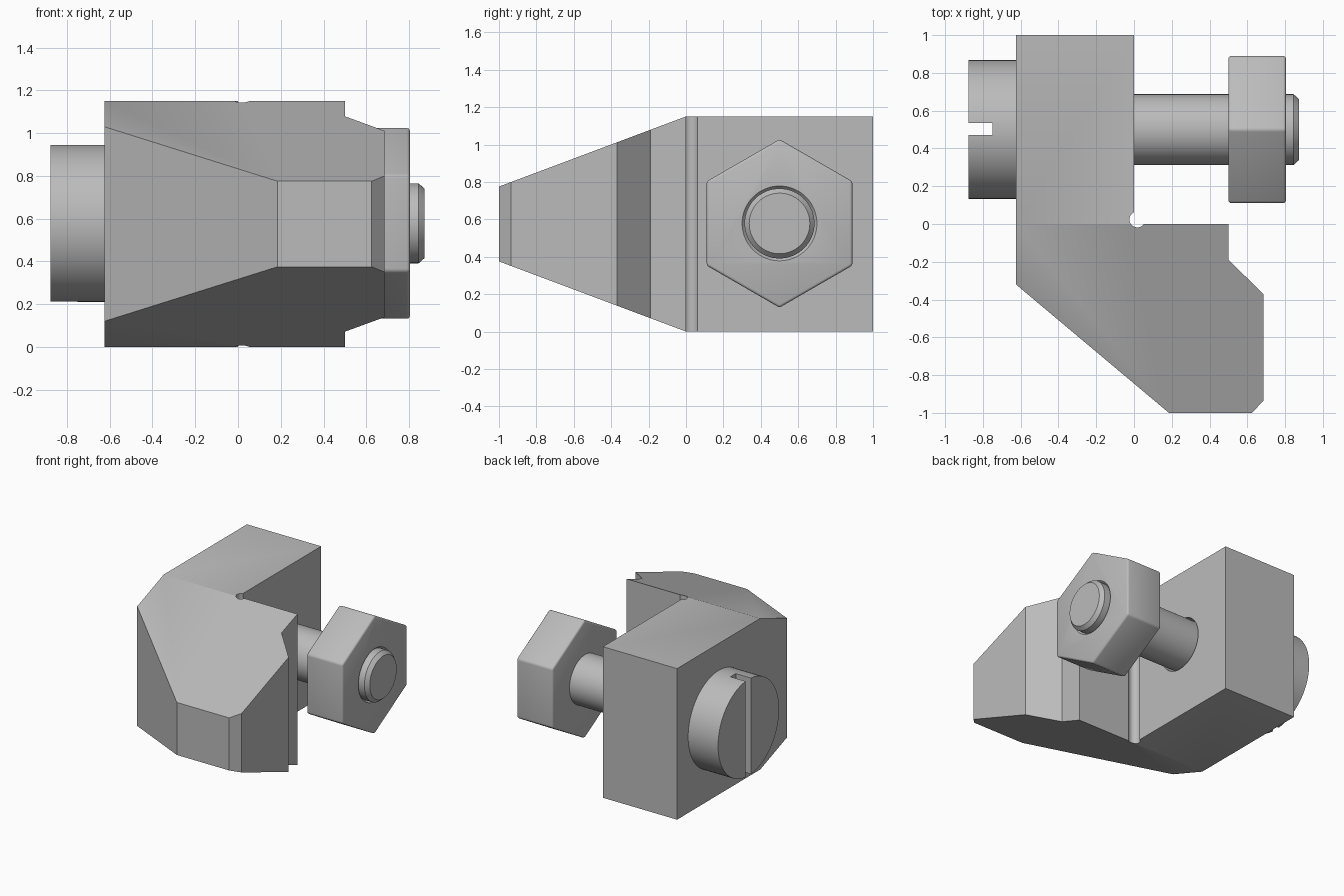
import bpy, bmesh, math
from mathutils import Matrix

if "Cube" in bpy.data.objects:
    bpy.data.objects.remove(bpy.data.objects["Cube"])

steel = bpy.data.materials.new("steel_grey")
GREY = (0.5, 0.5, 0.5, 1)
steel.diffuse_color = GREY
steel.use_nodes = True
steel.node_tree.nodes["Principled BSDF"].inputs["Base Color"].default_value = GREY

HEIGHT = 1.15
AXIS_Y, AXIS_Z = 0.5, HEIGHT / 2 + 0.003


def finish(name, bm):
    bmesh.ops.recalc_face_normals(bm, faces=bm.faces)
    mesh = bpy.data.meshes.new(name)
    bm.to_mesh(mesh)
    bm.free()
    mesh.materials.append(steel)
    obj = bpy.data.objects.new(name, mesh)
    bpy.context.collection.objects.link(obj)
    return obj


def select(obj):
    bpy.ops.object.select_all(action="DESELECT")
    obj.select_set(True)
    bpy.context.view_layer.objects.active = obj


def smooth(obj):
    select(obj)
    bpy.ops.object.shade_smooth_by_angle(angle=math.radians(30))


def turned(name, profile, sides=64, phase=0.0):
    """Solid turned about the bolt axis from (x, radius) stations."""
    bm = bmesh.new()
    rings = []
    for x, r in profile:
        angles = [phase + math.tau * i / sides for i in range(sides)]
        rings.append([bm.verts.new((x, AXIS_Y + r * math.cos(a), AXIS_Z + r * math.sin(a)))
                      for a in angles])
    for a, b in zip(rings, rings[1:]):
        for i in range(sides):
            j = (i + 1) % sides
            bm.faces.new((a[i], a[j], b[j], b[i]))
    bm.faces.new(rings[0])
    bm.faces.new(rings[-1])
    return finish(name, bm)


def cut(obj, cutter):
    mod = obj.modifiers.new("cut", "BOOLEAN")
    mod.operation, mod.solver, mod.object = "DIFFERENCE", "EXACT", cutter
    select(obj)
    bpy.ops.object.modifier_apply(modifier=mod.name)
    bpy.data.objects.remove(cutter)


# Clamp body: plan outline whose front part tapers in height
outline = [(0, 0), (0, 1), (-0.625, 1), (-0.625, 0), (-0.625, -0.32), (0.185, -1),
           (0.625, -1), (0.685, -0.935), (0.685, -0.37), (0.5, -0.19), (0.5, 0)]
bm = bmesh.new()
low, high = [], []
for x, y in outline:
    inset = 0.375 * max(0, -y)
    low.append(bm.verts.new((x, y, inset)))
    high.append(bm.verts.new((x, y, HEIGHT - inset)))
for ring in (low, high):
    bm.faces.new(ring[:4])
    bm.faces.new(ring[:1] + ring[3:])
for i in range(len(outline)):
    j = (i + 1) % len(outline)
    bm.faces.new((low[i], low[j], high[j], high[i]))
body = finish("clamp_body", bm)

# Relief groove in the inner corner and clearance hole for the bolt
bm = bmesh.new()
bmesh.ops.create_cone(bm, cap_ends=True, segments=32, radius1=0.042, radius2=0.042,
                      depth=2, matrix=Matrix.Translation((0.018, 0.024, 0.5)))
cut(body, finish("groove_cutter", bm))
cut(body, turned("hole_cutter", [(-1, 0.2), (1, 0.2)]))
smooth(body)

# Bolt: slotted round head and chamfered shaft
head = turned("bolt_head", [(-0.877, 0.367), (-0.625, 0.367)])
bm = bmesh.new()
bmesh.ops.create_cube(bm, size=1, matrix=Matrix.Translation((-0.85, AXIS_Y + 0.003, AXIS_Z))
                      @ Matrix.Diagonal((0.2, 0.063, 1, 1)))
cut(head, finish("slot_cutter", bm))
smooth(head)
smooth(turned("bolt_shaft", [(-0.64, 0.187), (0.845, 0.187), (0.873, 0.162)]))

# Hexagonal nut with softened edges and a countersunk end
nut = turned("hex_nut", [(0.5, 0.45), (0.804, 0.45)], 6, math.pi / 6)
bevel = nut.modifiers.new("soft_edges", "BEVEL")
bevel.width, bevel.segments = 0.014, 3
select(nut)
bpy.ops.object.modifier_apply(modifier=bevel.name)
cut(nut, turned("countersink_cutter", [(0.78, 0.18), (0.81, 0.205)]))
smooth(nut)
